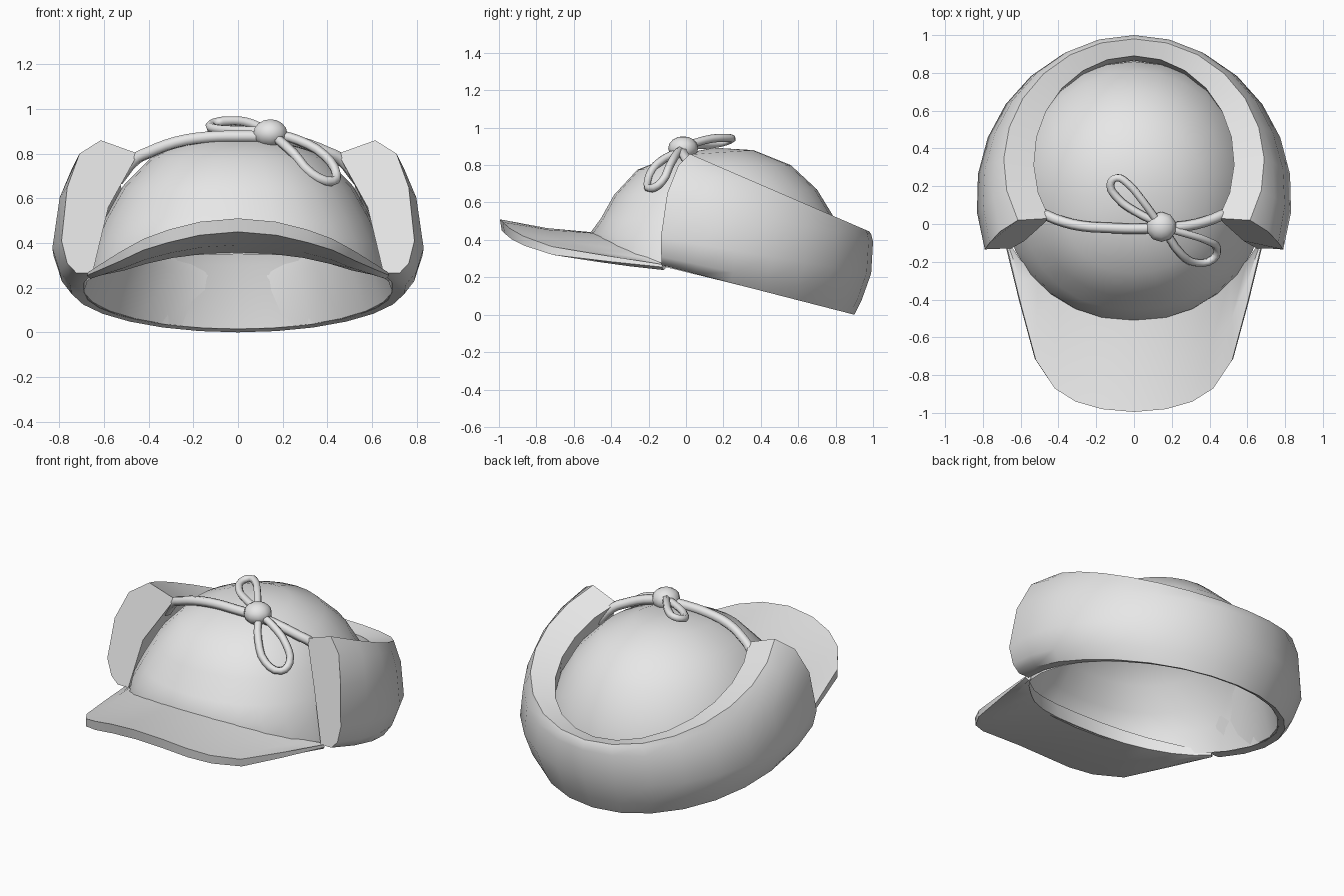
import bpy, bmesh, math
from mathutils import Vector

if "Cube" in bpy.data.objects:
    bpy.data.objects.remove(bpy.data.objects["Cube"])

cloth = bpy.data.materials.new("light grey cloth")
cloth.diffuse_color = (0.8, 0.8, 0.8, 1)
cloth.use_nodes = True
cloth.node_tree.nodes["Principled BSDF"].inputs["Base Color"].default_value = cloth.diffuse_color


def finish(name, bm, angle=35):
    bmesh.ops.remove_doubles(bm, verts=bm.verts, dist=0.0005)
    bmesh.ops.recalc_face_normals(bm, faces=bm.faces)
    me = bpy.data.meshes.new(name)
    bm.to_mesh(me)
    bm.free()
    me.materials.append(cloth)
    me.shade_smooth()
    me.set_sharp_from_angle(angle=math.radians(angle))
    ob = bpy.data.objects.new(name, me)
    bpy.context.collection.objects.link(ob)
    return ob


def loft(sections, cap=False):
    """Skin a list of closed sections with equal point counts."""
    bm = bmesh.new()
    rows = [[bm.verts.new(p) for p in s] for s in sections]
    n = len(rows[0])
    for a, b in zip(rows, rows[1:]):
        for i in range(n):
            j = (i + 1) % n
            bm.faces.new((a[i], a[j], b[j], b[i]))
    if cap:
        bm.faces.new(rows[0])
        bm.faces.new(rows[-1][::-1])
    return bm, rows


def mirror_x(p):
    return (-p[0], p[1], p[2])


# Crown: tilted rings (half width, front y, front z, back y, back z)
rings = [(.69, -.50, .35, .87, .015), (.65, -.51, .44, .86, .30),
         (.60, -.455, .515, .81, .49), (.515, -.385, .64, .70, .67),
         (.385, -.26, .775, .56, .80), (.21, -.07, .85, .36, .88)]
SEG = 28


def squircle(v):
    return math.copysign(abs(v) ** (2 / 2.25), v)


sections = []
for a, yf, zf, yb, zb in rings:
    ring = []
    for i in range(SEG):
        t = 2 * math.pi * i / SEG
        c, s = math.cos(t), math.sin(t)
        if s < 0:  # slightly squarer towards the front
            c, s = squircle(c), squircle(s)
        k = (s + 1) / 2
        ring.append((a * c, yf + (yb - yf) * k, zf + (zb - zf) * k))
    sections.append(ring)
bm, rows = loft(sections)
top = bm.verts.new((0, .15, .893))
for i in range(SEG):
    bm.faces.new((rows[-1][i], rows[-1][(i + 1) % SEG], top))
finish("crown", bm, 60)

# Folded ear flap: elliptical rails (half width, centre y, depth, end y, end z, back z)
rails = [(.695, .13, .745, -.13, .265, .015),  # bottom inner
         (.755, .10, .80, -.13, .265, .0),     # bottom outer
         (.80, .11, .83, -.132, .31, .08),     # rounded lower edge
         (.835, .14, .85, -.135, .41, .22),    # lower bulge
         (.80, .15, .85, -.10, .65, .39),      # upper bulge
         (.745, .20, .79, -.04, .80, .43),     # shoulder
         (.69, .32, .66, .02, .86, .445),      # top outer
         (.53, .33, .56, .03, .80, .43),       # top inner
         (.605, .12, .745, -.09, .56, .25)]    # inner wall
STEPS = 16
sections = []
for i in range(STEPS + 1):
    f = i / STEPS
    sec = []
    for a, cy, b, ye, ze, zb in rails:
        t0 = math.asin((ye - cy) / b)
        t = t0 + (math.pi - 2 * t0) * f
        y = cy + b * math.sin(t)
        k = (y - ye) / (cy + b - ye)
        sec.append((a * math.cos(t), y, ze + (zb - ze) * k))
    sections.append(sec)
bm, _ = loft(sections, cap=True)
finish("ear_flap", bm, 50)

# Visor: sections running from the crown out to the rim, thinning at the ends
root = [(.655, -.11, .268), (.60, -.19, .30), (.51, -.28, .34), (.41, -.37, .38),
        (.29, -.44, .415), (.15, -.48, .435), (0, -.49, .44)]
rim = [(.67, -.13, .27), (.60, -.42, .315), (.52, -.72, .365), (.42, -.87, .42),
       (.31, -.94, .46), (.17, -.98, .495), (0, -.995, .51)]
thick = [.015, .03, .045, .052, .058, .06, .06]
sections = []
for r, e, th in zip(root, rim, thick):
    r, e = Vector(r), Vector(e)
    m = (r + e) / 2 - Vector((0, 0, .012))
    drop = Vector((0, 0, -th))
    under = Vector((e.x * 1.01, e.y * .99, e.z)) + drop
    sections.append([tuple(v) for v in
                     (r, m, e, under, m + drop * 1.2, r + drop * 1.4)])
sections += [[mirror_x(p) for p in s] for s in sections[-2::-1]]
bm, _ = loft(sections, cap=True)
finish("visor", bm)


# Cord and bow loops
def cord(name, pts, radius=.022):
    cu = bpy.data.curves.new(name, 'CURVE')
    cu.dimensions = '3D'
    cu.bevel_depth = radius
    cu.bevel_resolution = 1
    cu.resolution_u = 3
    cu.use_fill_caps = True
    sp = cu.splines.new('BEZIER')
    sp.bezier_points.add(len(pts) - 1)
    for bp, p in zip(sp.bezier_points, pts):
        bp.co = p
        bp.handle_left_type = bp.handle_right_type = 'AUTO'
    cu.materials.append(cloth)
    ob = bpy.data.objects.new(name, cu)
    bpy.context.collection.objects.link(ob)


half = [(.54, .08, .68), (.46, .045, .775), (.40, .02, .805), (.28, -.01, .85),
        (.14, -.02, .873)]
cord("tie_cord", [mirror_x(p) for p in half] + [(0, -.025, .877)] + half[::-1], .028)
cord("front_bow_loop", [(.16, -.03, .88), (.25, -.16, .80), (.33, -.205, .71),
                        (.42, -.185, .675), (.44, -.13, .71), (.39, -.09, .79),
                        (.27, -.05, .86), (.16, -.02, .89)])
cord("back_bow_loop", [(.14, 0, .90), (0, .07, .905), (-.09, .14, .91),
                       (-.125, .21, .925), (-.09, .245, .94), (-.04, .22, .945),
                       (.04, .13, .94), (.12, .02, .91)])

# Knot
bm = bmesh.new()
bmesh.ops.create_uvsphere(bm, u_segments=10, v_segments=8, radius=.08)
bmesh.ops.scale(bm, verts=bm.verts, vec=(1, 1, .8))
bmesh.ops.translate(bm, verts=bm.verts, vec=(.145, -.015, .89))
finish("knot", bm, 60)
